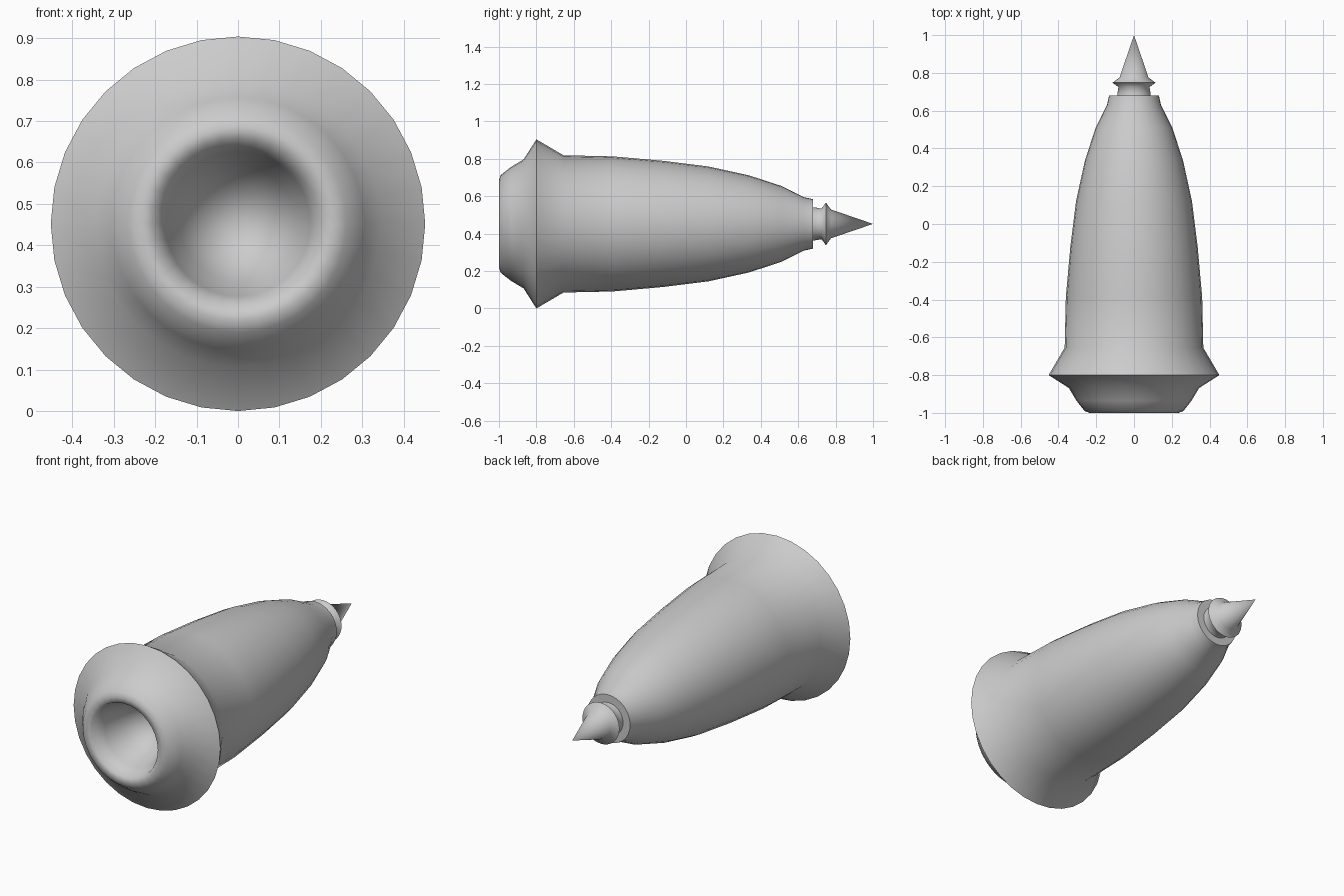
import bpy, bmesh, math

if "Cube" in bpy.data.objects:
    bpy.data.objects.remove(bpy.data.objects["Cube"])

SIDES = 32
AXIS_Z = 0.452


def lathe(name, profile, angle):
    """Revolve (radius, y) points around the long axis."""
    bm = bmesh.new()
    rings = []
    for r, y in profile:
        if r == 0:
            rings.append([bm.verts.new((0, y, AXIS_Z))])
        else:
            rings.append([bm.verts.new((r * math.sin(a), y, AXIS_Z + r * math.cos(a)))
                          for a in (2 * math.pi * i / SIDES for i in range(SIDES))])
    for a, b in zip(rings, rings[1:]):
        for i in range(SIDES):
            j = (i + 1) % SIDES
            quad = [a[i % len(a)], a[j % len(a)], b[j % len(b)], b[i % len(b)]]
            bm.faces.new(list(dict.fromkeys(quad)))
    bmesh.ops.recalc_face_normals(bm, faces=bm.faces)
    mesh = bpy.data.meshes.new(name)
    bm.to_mesh(mesh)
    bm.free()
    obj = bpy.data.objects.new(name, mesh)
    bpy.context.collection.objects.link(obj)
    bpy.ops.object.select_all(action='DESELECT')
    obj.select_set(True)
    bpy.context.view_layer.objects.active = obj
    bpy.ops.object.shade_smooth_by_angle(angle=math.radians(angle))
    return obj


# Tapered shell: hollow socket, rounded rim, flared collar, long barrel, flat end
lathe("body", [
    (0, -0.70), (0.08, -0.73), (0.14, -0.81), (0.175, -0.92), (0.205, -0.998),
    (0.235, -1.0), (0.262, -0.99), (0.305, -0.935), (0.345, -0.868),
    (0.452, -0.80), (0.367, -0.655), (0.361, -0.39), (0.337, -0.12),
    (0.307, 0.12), (0.26, 0.335), (0.203, 0.51), (0.143, 0.63),
    (0.132, 0.68), (0, 0.68)], 75)

# Pointed tip with a small ridge round its neck
lathe("tip", [
    (0, 0.66), (0.09, 0.66), (0.088, 0.69), (0.082, 0.725),
    (0.114, 0.748), (0.077, 0.775), (0, 1.0)], 75)
